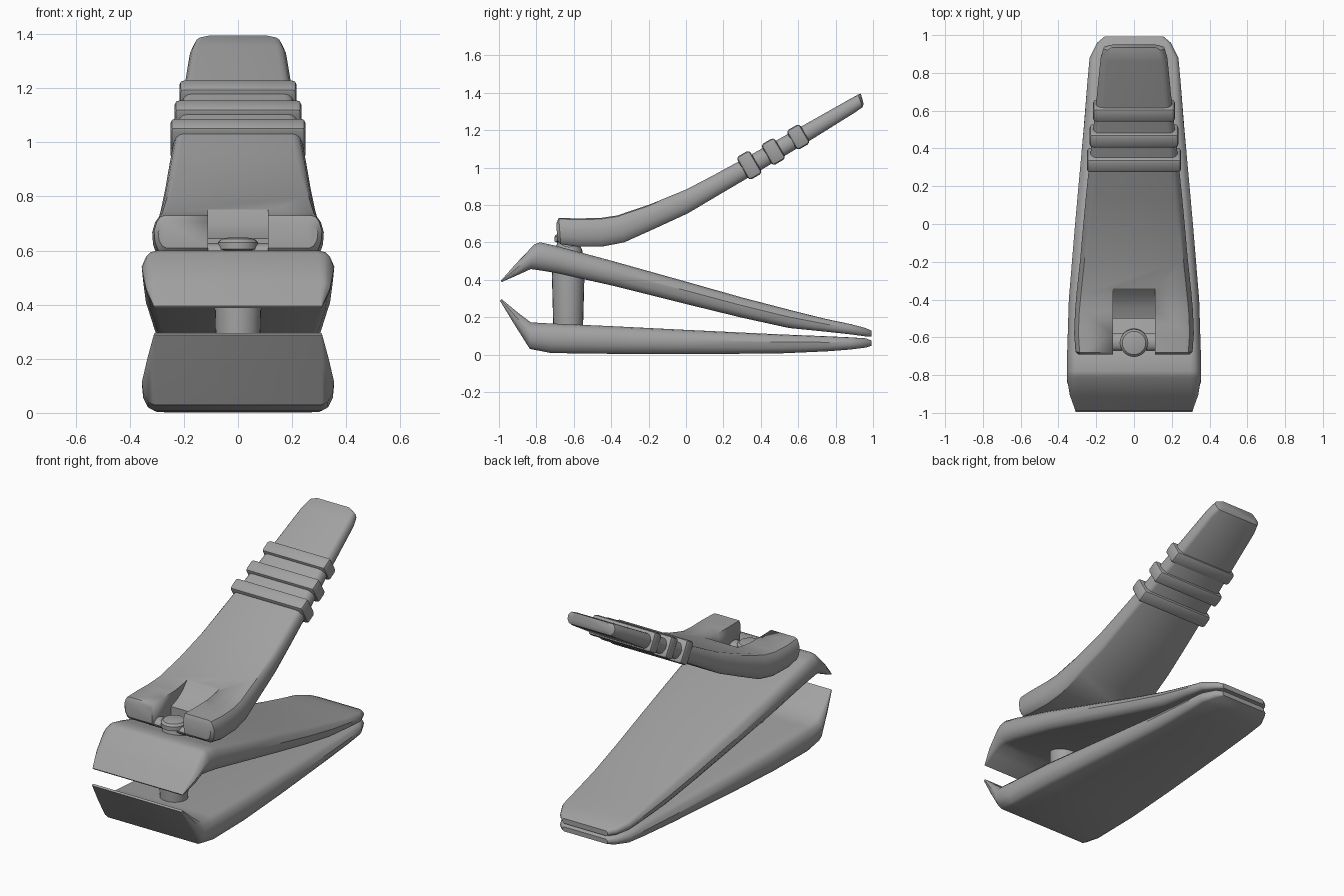
import bpy, bmesh, math
from mathutils import Matrix

if "Cube" in bpy.data.objects:
    bpy.data.objects.remove(bpy.data.objects["Cube"])

steel = bpy.data.materials.new("steel_grey")
steel.diffuse_color = (0.36, 0.36, 0.36, 1)
steel.use_nodes = True
steel.node_tree.nodes["Principled BSDF"].inputs["Base Color"].default_value = steel.diffuse_color


def finish(name, bm, bevel=0.0, angle=35):
    bmesh.ops.recalc_face_normals(bm, faces=bm.faces)
    me = bpy.data.meshes.new(name)
    bm.to_mesh(me)
    bm.free()
    ob = bpy.data.objects.new(name, me)
    bpy.context.collection.objects.link(ob)
    me.materials.append(steel)
    bpy.ops.object.select_all(action='DESELECT')
    bpy.context.view_layer.objects.active = ob
    ob.select_set(True)
    if bevel:
        mod = ob.modifiers.new("bevel", 'BEVEL')
        mod.width, mod.segments = bevel, 2
        bpy.ops.object.modifier_apply(modifier="bevel")
    bpy.ops.object.shade_smooth_by_angle(angle=math.radians(angle))
    return ob


def loft(name, stations, inset=0.045):
    """Stations: (top y, top z, bottom y, bottom z, half width), chamfered section."""
    bm = bmesh.new()
    rings = []
    for yt, zt, yb, zb, w in stations:
        i = min(inset, (zt - zb) * 0.4)
        side = [(0, w - i), (0.08, w - i * 0.5), (0.3, w - i * 0.1),
                (0.6, w), (0.84, w - i * 0.35), (0.96, w - i * 0.75), (1, w - i * 1.3)]
        pts = side + [(t, -x) for t, x in reversed(side)]
        rings.append([bm.verts.new((x, yb + (yt - yb) * t, zb + (zt - zb) * t))
                      for t, x in pts])
    for a, b in zip(rings, rings[1:]):
        n = len(a)
        for k in range(n):
            bm.faces.new((a[k], a[(k + 1) % n], b[(k + 1) % n], b[k]))
    bm.faces.new(rings[0])
    bm.faces.new(rings[-1])
    return finish(name, bm)


def turned(name, profile, y, segs=24):
    """Vertical turned part from (radius, z) points."""
    bm = bmesh.new()
    rings = [[bm.verts.new((r * math.cos(2 * math.pi * k / segs),
                            y + r * math.sin(2 * math.pi * k / segs), z))
              for k in range(segs)] for r, z in profile]
    for a, b in zip(rings, rings[1:]):
        for k in range(segs):
            bm.faces.new((a[k], a[(k + 1) % segs], b[(k + 1) % segs], b[k]))
    bm.faces.new(rings[0])
    bm.faces.new(rings[-1])
    return finish(name, bm)


# Upper jaw with downturned cutting edge
loft("upper_jaw", [
    (-0.99, 0.395, -0.985, 0.388, 0.31), (-0.91, 0.485, -0.90, 0.425, 0.34),
    (-0.81, 0.59, -0.83, 0.457, 0.355), (-0.78, 0.60, -0.78, 0.45, 0.356),
    (-0.69, 0.58, -0.69, 0.435, 0.354), (-0.4, 0.502, -0.4, 0.37, 0.345),
    (0, 0.39, 0, 0.27, 0.312), (0.3, 0.305, 0.3, 0.197, 0.285),
    (0.55, 0.24, 0.55, 0.142, 0.262), (0.75, 0.19, 0.75, 0.122, 0.247),
    (0.88, 0.163, 0.88, 0.108, 0.235), (0.96, 0.142, 0.96, 0.097, 0.195),
    (0.993, 0.127, 0.993, 0.096, 0.155)])

# Lower jaw with upturned cutting edge
loft("lower_jaw", [
    (-0.985, 0.296, -0.995, 0.288, 0.31), (-0.90, 0.225, -0.92, 0.165, 0.335),
    (-0.83, 0.172, -0.835, 0.03, 0.355), (-0.72, 0.166, -0.72, 0.008, 0.355),
    (-0.4, 0.152, -0.4, 0.004, 0.345), (0, 0.132, 0, 0.002, 0.312),
    (0.5, 0.108, 0.5, 0.006, 0.267), (0.75, 0.098, 0.75, 0.017, 0.247),
    (0.88, 0.092, 0.88, 0.027, 0.235), (0.96, 0.087, 0.96, 0.037, 0.195),
    (0.993, 0.075, 0.993, 0.047, 0.155)])

# Bent lever
lever = loft("lever", [
    (-0.692, 0.705, -0.69, 0.61, 0.295), (-0.68, 0.73, -0.67, 0.59, 0.31),
    (-0.58, 0.728, -0.58, 0.577, 0.317), (-0.46, 0.73, -0.45, 0.577, 0.312),
    (-0.37, 0.743, -0.33, 0.60, 0.303), (-0.2, 0.80, -0.17, 0.672, 0.285),
    (0, 0.882, 0.01, 0.755, 0.268), (0.14, 0.955, 0.17, 0.85, 0.254),
    (0.3, 1.042, 0.34, 0.95, 0.237), (0.6, 1.21, 0.64, 1.13, 0.203),
    (0.86, 1.357, 0.90, 1.292, 0.177), (0.92, 1.39, 0.944, 1.322, 0.162),
    (0.935, 1.395, 0.95, 1.34, 0.13)], inset=0.03)

# Slot between the lever prongs, with a sloped back end
bm = bmesh.new()
outline = [(-0.8, 0.4), (-0.5, 0.4), (-0.5, 0.645), (-0.44, 0.668),
           (-0.39, 0.70), (-0.34, 0.755), (-0.34, 0.9), (-0.8, 0.9)]
face = bm.faces.new([bm.verts.new((-0.11, y, z)) for y, z in outline])
out = bmesh.ops.extrude_face_region(bm, geom=[face])
bmesh.ops.translate(bm, vec=(0.22, 0, 0),
                    verts=[v for v in out["geom"] if isinstance(v, bmesh.types.BMVert)])
cutter = finish("slot_cutter", bm)
cutter.hide_render = True
mod = lever.modifiers.new("slot", 'BOOLEAN')
mod.operation, mod.solver, mod.object = 'DIFFERENCE', 'EXACT', cutter
bpy.context.view_layer.objects.active = lever
bpy.ops.object.modifier_apply(modifier="slot")
bpy.data.objects.remove(cutter)

# Grip ridges wrapped round the lever
for n, (y, z, w, t) in enumerate([(0.338, 1.012, 0.25, 0.142),
                                  (0.467, 1.085, 0.235, 0.13),
                                  (0.6, 1.163, 0.217, 0.12)]):
    bm = bmesh.new()
    bmesh.ops.create_cube(bm, size=1)
    bmesh.ops.transform(bm, verts=bm.verts, matrix=Matrix.Translation((0, y, z))
                        @ Matrix.Rotation(math.radians(30), 4, 'X')
                        @ Matrix.Diagonal((2 * w, 0.082, t, 1)))
    finish(f"grip_ridge_{n + 1}", bm, bevel=0.018)

# Post through both jaws, with rounded head
turned("post", [(0.078, 0.10), (0.08, 0.16), (0.087, 0.42), (0.075, 0.56), (0.06, 0.59),
                (0.06, 0.60), (0.074, 0.605), (0.074, 0.63), (0.062, 0.643),
                (0.035, 0.648)], -0.63)

# Cross pin between the prongs
bm = bmesh.new()
bmesh.ops.create_cone(bm, cap_ends=True, segments=16, radius1=0.045, radius2=0.045, depth=0.3)
bmesh.ops.transform(bm, verts=bm.verts, matrix=Matrix.Translation((0, -0.625, 0.60))
                    @ Matrix.Rotation(math.pi / 2, 4, 'Y') @ Matrix.Diagonal((0.6, 1, 1, 1)))
finish("cross_pin", bm)
